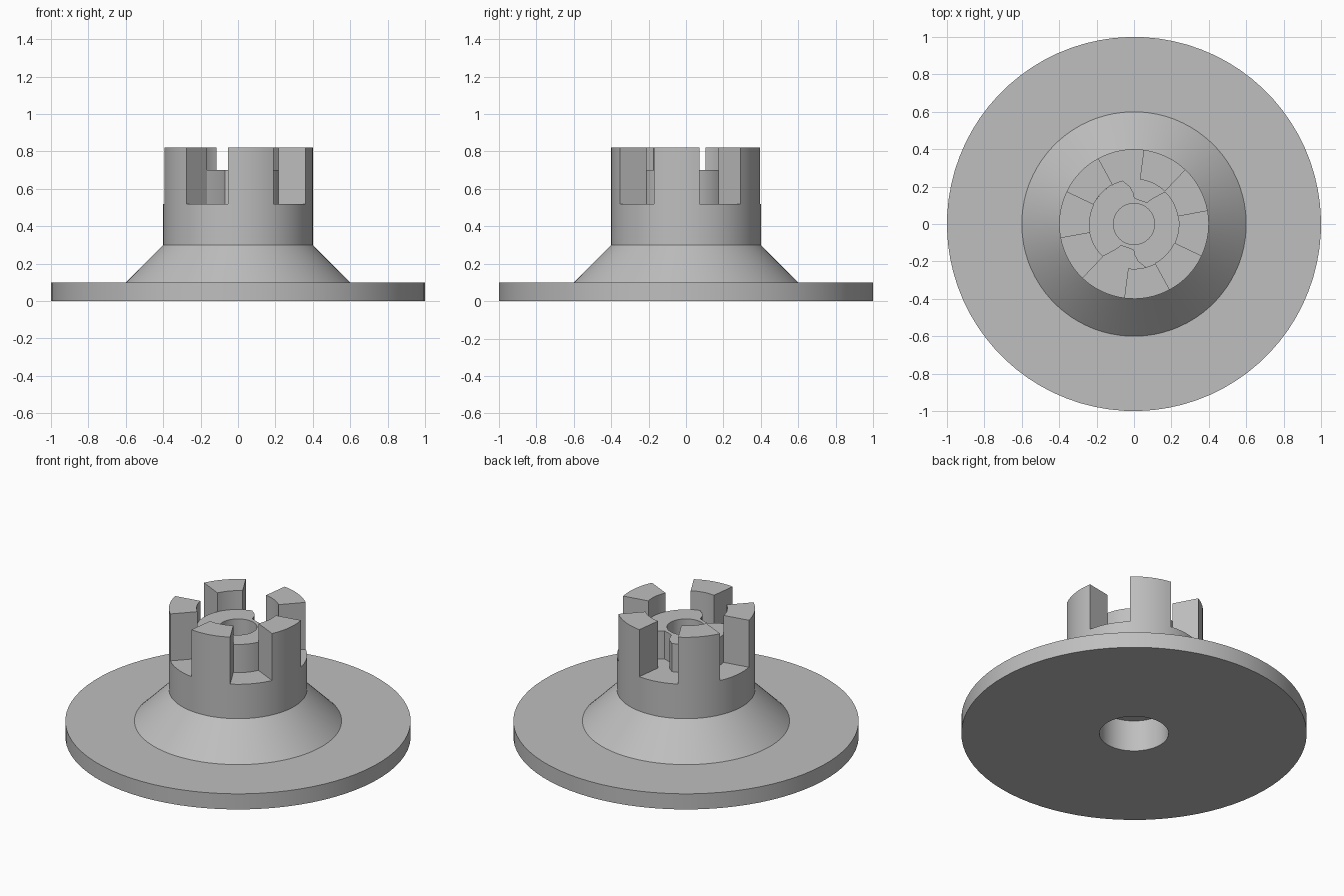
import bpy, bmesh, math

cube = bpy.data.objects.get("Cube")
if cube:
    bpy.data.objects.remove(cube, do_unlink=True)

GREY = (0.52, 0.52, 0.52, 1)
mat = bpy.data.materials.new("plain grey")
mat.use_nodes = True
mat.diffuse_color = GREY
mat.node_tree.nodes["Principled BSDF"].inputs["Base Color"].default_value = GREY

SEGMENTS = 80
TURN = 1.5          # rotates facets so they line up with the teeth
FLOOR, TOP = 0.52, 0.82


def polar(radius, degrees, z):
    a = math.radians(degrees)
    return (radius * math.cos(a), radius * math.sin(a), z)


def finish(name, bm):
    bmesh.ops.remove_doubles(bm, verts=bm.verts, dist=1e-5)
    bmesh.ops.recalc_face_normals(bm, faces=bm.faces)
    mesh = bpy.data.meshes.new(name)
    bm.to_mesh(mesh)
    bm.free()
    mesh.materials.append(mat)
    obj = bpy.data.objects.new(name, mesh)
    bpy.context.collection.objects.link(obj)
    bpy.ops.object.select_all(action="DESELECT")
    obj.select_set(True)
    bpy.context.view_layer.objects.active = obj
    bpy.ops.object.shade_smooth_by_angle(angle=math.radians(25))
    return obj


def lathe(name, profile):
    bm = bmesh.new()
    verts = [bm.verts.new(polar(r, TURN, z)) for r, z in profile]
    edges = [bm.edges.new(pair) for pair in zip(verts, verts[1:])]
    bmesh.ops.spin(bm, geom=verts + edges, cent=(0, 0, 0), axis=(0, 0, 1),
                   angle=math.tau, steps=SEGMENTS)
    return finish(name, bm)


def ring_prism(name, inner, outline, z0, z1, closed):
    """Upright band between an inner radius and an outline of (angle, radius)."""
    bm = bmesh.new()
    rows = [[bm.verts.new(p) for p in (polar(inner, a, z0), polar(r, a, z0),
                                       polar(r, a, z1), polar(inner, a, z1))]
            for a, r in outline]
    following = rows[1:] + rows[:1] if closed else rows[1:]
    for row, nxt in zip(rows, following):
        for i in range(4):
            j = (i + 1) % 4
            bm.faces.new((row[i], row[j], nxt[j], nxt[i]))
    if not closed:
        bm.faces.new(rows[0])
        bm.faces.new(rows[-1])
    return finish(name, bm)


# Flange, cone and hub, with a blind recess underneath
lathe("flanged_hub", [(0, 0.2), (0.2, 0.2), (0.2, 0), (1, 0), (1, 0.1),
                      (0.6, 0.1), (0.4, 0.3), (0.4, FLOOR), (0, FLOOR)])

# Five upright teeth around the rim
for k in range(5):
    start = 46.5 + 72 * k
    arc = [(start + 4.5 * i, 0.4) for i in range(9)]
    ring_prism(f"rim_tooth_{k + 1}", 0.24, arc, FLOOR, TOP, False)

# Centre boss with two opposite curved notches
notch = [(46, 0.24), (54, 0.172), (59, 0.135), (66, 0.132), (74, 0.132),
         (82, 0.134), (89, 0.14), (91, 0.165), (96, 0.2), (105, 0.24)]
half = notch + [(105 + 121 * i / 28, 0.24) for i in range(1, 28)]
outline = half + [(a + 180, r) for a, r in half]
ring_prism("notched_boss", 0.11, outline, FLOOR, 0.7, True)
